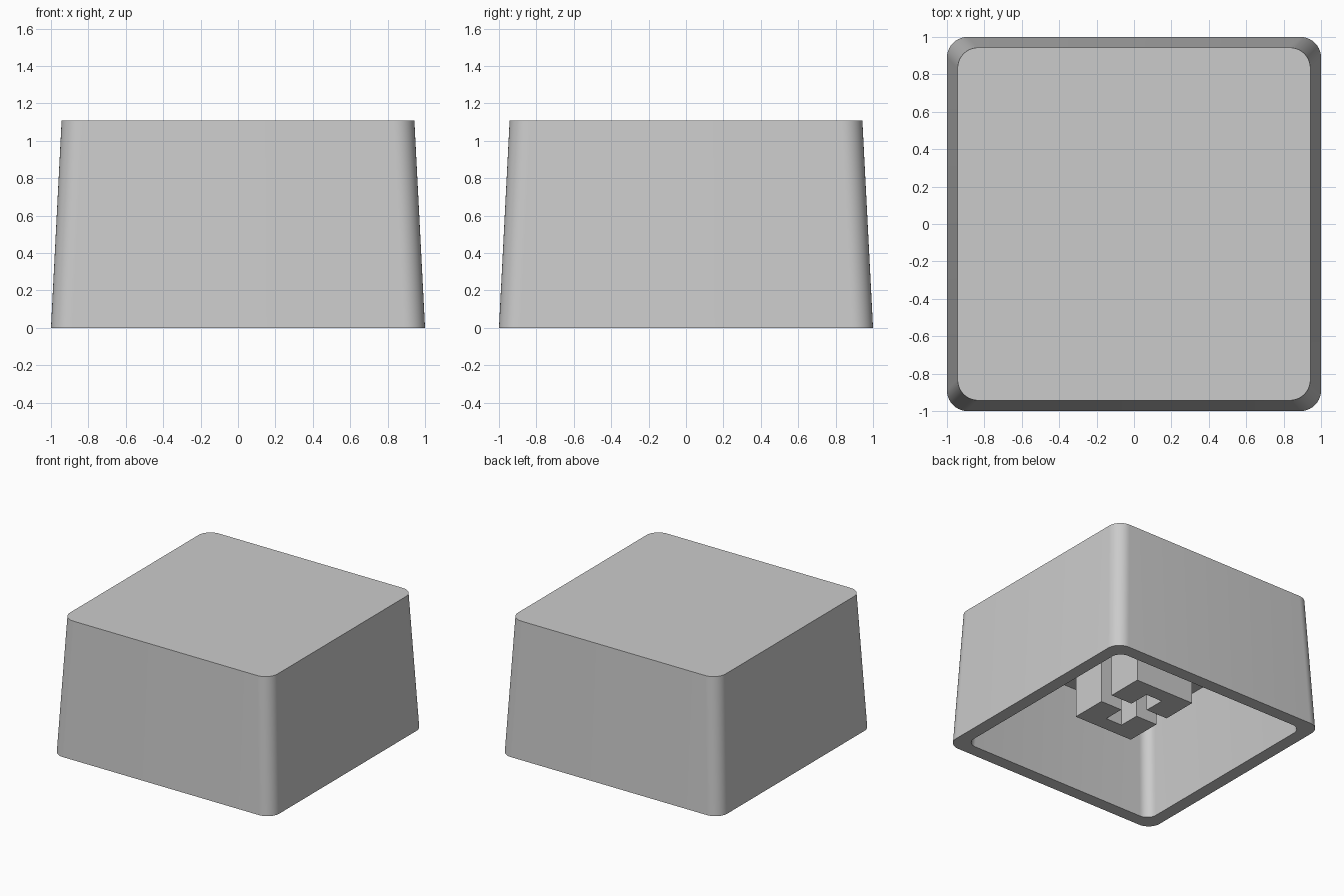
import bpy, bmesh, math

if "Cube" in bpy.data.objects:
    bpy.data.objects.remove(bpy.data.objects["Cube"])

grey = bpy.data.materials.new("light_grey_plastic")
grey.diffuse_color = (0.6, 0.6, 0.6, 1)
grey.use_nodes = True
grey.node_tree.nodes["Principled BSDF"].inputs["Base Color"].default_value = grey.diffuse_color

HEIGHT = 1.11      # outside height
CEILING = 0.83     # underside of the top plate
STEM_BOTTOM = 0.226


def rounded_square(half, radius, steps=10):
    """Counter-clockwise outline of a square with rounded corners."""
    pts = []
    for corner in range(4):
        mid = math.radians(45 + 90 * corner)
        cx = math.copysign(half - radius, math.cos(mid))
        cy = math.copysign(half - radius, math.sin(mid))
        for i in range(steps + 1):
            a = math.radians(90 * corner + 90 * i / steps)
            pts.append((cx + radius * math.cos(a), cy + radius * math.sin(a)))
    return pts


def add_ring(bm, pts, z):
    return [bm.verts.new((x, y, z)) for x, y in pts]


def bridge(bm, a, b):
    n = len(a)
    for i in range(n):
        j = (i + 1) % n
        bm.faces.new((a[i], a[j], b[j], b[i]))


def finish(bm, name):
    bmesh.ops.recalc_face_normals(bm, faces=bm.faces)
    mesh = bpy.data.meshes.new(name)
    bm.to_mesh(mesh)
    bm.free()
    mesh.materials.append(grey)
    obj = bpy.data.objects.new(name, mesh)
    bpy.context.collection.objects.link(obj)
    bpy.ops.object.select_all(action='DESELECT')
    obj.select_set(True)
    bpy.context.view_layer.objects.active = obj
    return obj


# Hollow tapered cap: top plate, outer wall, bottom rim, inner wall, ceiling
bm = bmesh.new()
rings = [add_ring(bm, rounded_square(half, radius), z) for half, radius, z in (
    (0.943, 0.11, HEIGHT),
    (1.0, 0.11, 0),
    (0.895, 0.085, 0),
    (0.85, 0.085, CEILING),
)]
for a, b in zip(rings, rings[1:]):
    bridge(bm, a, b)
bm.faces.new(rings[0])
bm.faces.new(rings[-1])
finish(bm, "cap_shell")
bpy.ops.object.shade_smooth_by_angle(angle=math.radians(30))

# Two notched posts under the ceiling, leaving a cross-shaped socket
half_profile = [(0.27, 0.06), (0.27, 0.36), (-0.27, 0.36), (-0.27, 0.06),
                (-0.075, 0.06), (-0.075, 0.235), (0.075, 0.235), (0.075, 0.06)]
for side, name in ((1, "stem_post_back"), (-1, "stem_post_front")):
    bm = bmesh.new()
    profile = [(x, y * side) for x, y in half_profile]
    low = add_ring(bm, profile, STEM_BOTTOM)
    high = add_ring(bm, profile, CEILING)
    bridge(bm, low, high)
    bm.faces.new(low)
    bm.faces.new(high)
    finish(bm, name)
